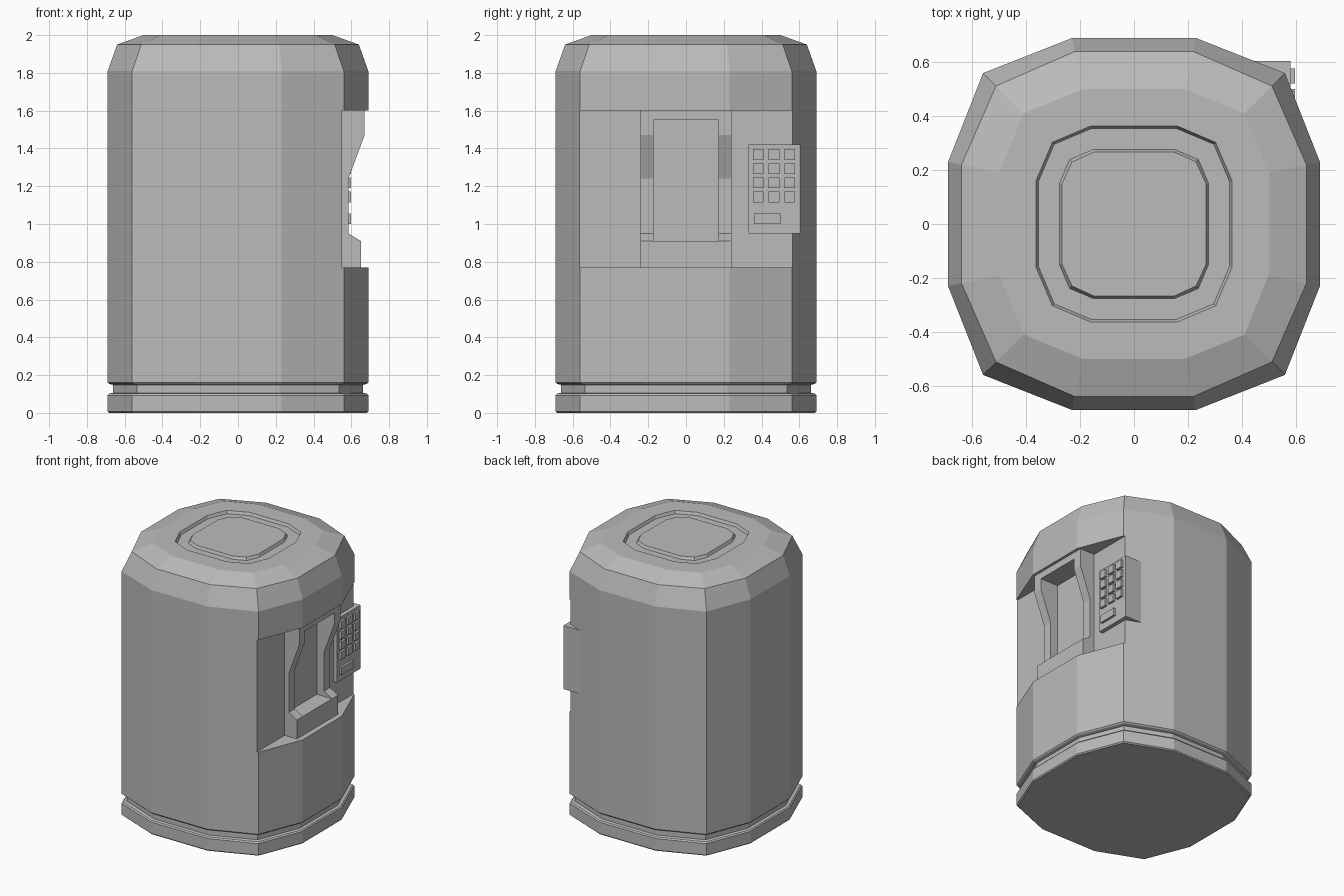
import bpy, bmesh

if "Cube" in bpy.data.objects:
    bpy.data.objects.remove(bpy.data.objects["Cube"], do_unlink=True)

grey = bpy.data.materials.new("light_grey")
grey.use_nodes = True
grey.diffuse_color = (0.5, 0.5, 0.5, 1)
grey.node_tree.nodes["Principled BSDF"].inputs["Base Color"].default_value = (0.5, 0.5, 0.5, 1)


def finish(name, bm):
    bmesh.ops.recalc_face_normals(bm, faces=bm.faces)
    mesh = bpy.data.meshes.new(name)
    bm.to_mesh(mesh)
    bm.free()
    mesh.materials.append(grey)
    obj = bpy.data.objects.new(name, mesh)
    bpy.context.collection.objects.link(obj)
    return obj


def loft(name, rings):
    """Skin equal-length loops of points and close both ends."""
    bm = bmesh.new()
    loops = [[bm.verts.new(p) for p in ring] for ring in rings]
    for low, high in zip(loops, loops[1:]):
        for i in range(len(low)):
            j = (i + 1) % len(low)
            bm.faces.new((low[i], low[j], high[j], high[i]))
    bm.faces.new(loops[0][::-1])
    bm.faces.new(loops[-1])
    return finish(name, bm)


def box(name, x, y, z):
    return loft(name, [[(x[0], y[0], h), (x[1], y[0], h), (x[1], y[1], h), (x[0], y[1], h)] for h in z])


def ring(side, corner, half, z):
    """Twelve-sided rounded square."""
    quarter = [(side, -half), (side, half), (corner, corner)]
    points = []
    for _ in range(4):
        points += [(x, y, z) for x, y in quarter]
        quarter = [(-y, x) for x, y in quarter]
    return points


def cut(obj, cutter):
    mod = obj.modifiers.new("cut", "BOOLEAN")
    mod.operation = "DIFFERENCE"
    mod.solver = "EXACT"
    mod.object = cutter
    bpy.context.view_layer.objects.active = obj
    bpy.ops.object.modifier_apply(modifier=mod.name)


# Body with base groove, sloped shoulder and sunken ring in the lid
body = loft("body", [
    ring(0.683, 0.553, 0.227, 0),
    ring(0.69, 0.56, 0.23, 0.008),
    ring(0.69, 0.56, 0.23, 0.093),
    ring(0.683, 0.553, 0.227, 0.102),
    ring(0.662, 0.535, 0.22, 0.106),
    ring(0.662, 0.535, 0.22, 0.148),
    ring(0.683, 0.553, 0.227, 0.154),
    ring(0.69, 0.56, 0.23, 0.162),
    ring(0.69, 0.56, 0.23, 1.81),
    ring(0.64, 0.512, 0.22, 1.95),
    ring(0.5, 0.41, 0.19, 2.0),
    ring(0.364, 0.303, 0.16, 2.0),
    ring(0.355, 0.296, 0.156, 1.98),
    ring(0.277, 0.239, 0.15, 1.98),
    ring(0.268, 0.23, 0.147, 2.0),
])

# Dispensing bay and the opening inside it
bay_cutter = box("bay_cutter", (0.55, 1), (-1, 1), (0.77, 1.6))
opening_cutter = box("opening_cutter", (0.525, 1), (-0.172, 0.172), (0.91, 1.55))
cut(body, bay_cutter)
cut(body, opening_cutter)

# Stepped frame around the opening
profile = [(0.535, 0.765), (0.65, 0.765), (0.65, 0.91), (0.585, 0.95),
           (0.585, 1.24), (0.67, 1.47), (0.67, 1.605), (0.535, 1.605)]
frame = loft("bay_frame", [[(x, y, z) for x, z in profile] for y in (-0.24, 0.24)])
cut(frame, opening_cutter)

for cutter in (bay_cutter, opening_cutter):
    bpy.data.objects.remove(cutter, do_unlink=True)

# Keypad with button grid and one wide key
box("keypad_panel", (0.43, 0.58), (0.33, 0.605), (0.95, 1.42))
for row in range(4):
    for col in range(3):
        y, z = 0.355 + col * 0.083, 1.115 + row * 0.075
        box("keypad_button", (0.575, 0.597), (y, y + 0.056), (z, z + 0.056))
box("keypad_wide_key", (0.575, 0.597), (0.36, 0.5), (1.0, 1.055))
